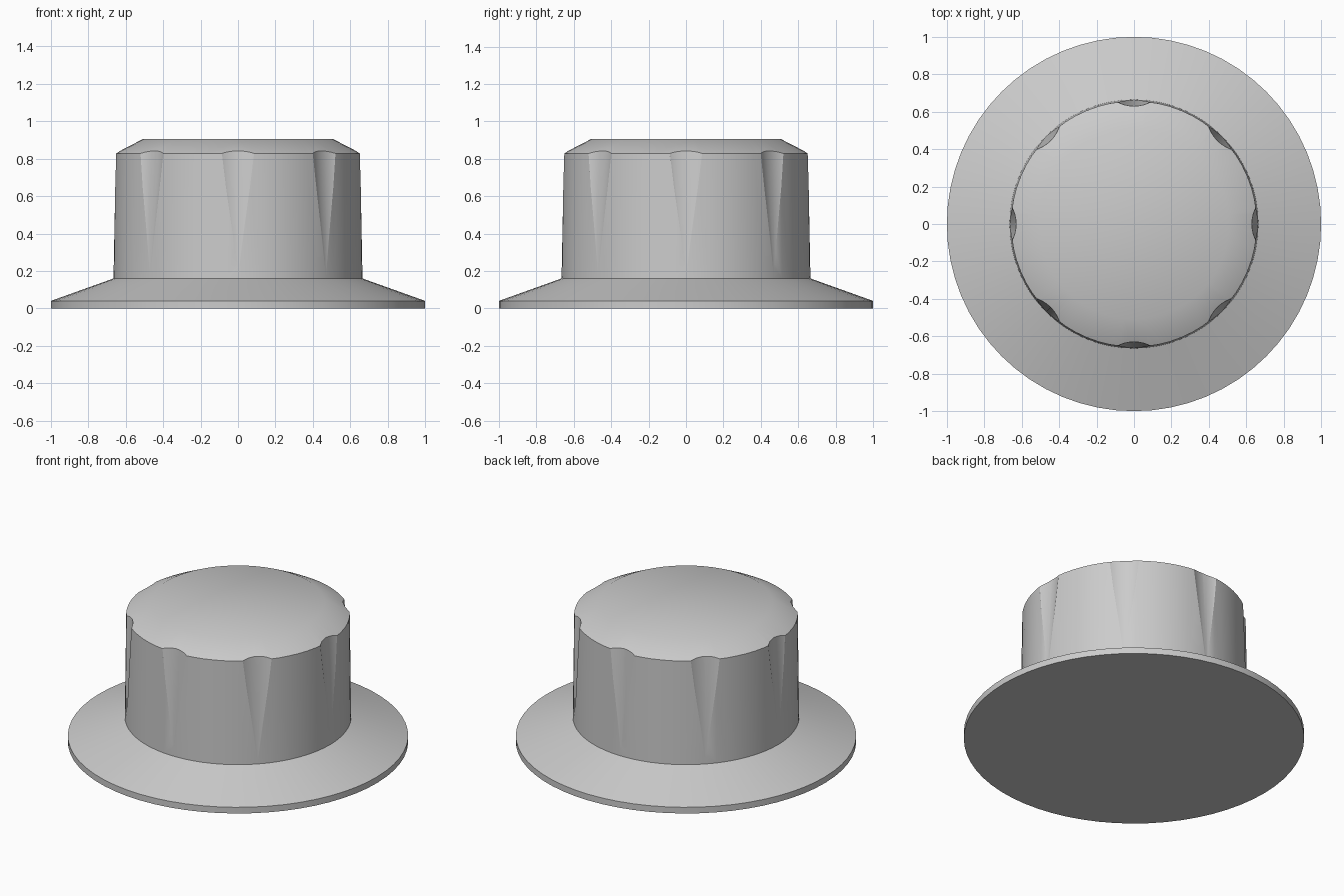
import bpy, bmesh
from math import cos, sin, tau, pi
from mathutils import Vector

if "Cube" in bpy.data.objects:
    bpy.data.objects.remove(bpy.data.objects["Cube"])

SEGS = 64


def make_object(name, bm):
    bmesh.ops.recalc_face_normals(bm, faces=bm.faces[:])
    mesh = bpy.data.meshes.new(name)
    bm.to_mesh(mesh)
    bm.free()
    obj = bpy.data.objects.new(name, mesh)
    bpy.context.collection.objects.link(obj)
    return obj


def lathe(name, profile):
    bm = bmesh.new()
    verts = [bm.verts.new((r, 0, z)) for r, z in profile]
    edges = [bm.edges.new(p) for p in zip(verts, verts[1:])]
    bmesh.ops.spin(bm, geom=verts + edges, cent=(0, 0, 0), axis=(0, 0, 1),
                   angle=tau, steps=SEGS, use_merge=True)
    bmesh.ops.remove_doubles(bm, verts=bm.verts[:], dist=1e-5)
    return make_object(name, bm)


# Knob body: flared skirt, near-straight grip, bevelled cap
knob = lathe("knob", [(0, 0), (1, 0), (1, 0.04), (0.665, 0.16),
                      (0.657, 0.828), (0.508, 0.905), (0, 0.905)])

# Eight leaning cones that carve the tapered finger flutes
bm = bmesh.new()
for i in range(8):
    a = i * tau / 8
    out = Vector((cos(a), sin(a), 0))
    side = Vector((-sin(a), cos(a), 0))
    r, inner, n = 0.25, 0.621, 48
    apex = bm.verts.new(out * 0.667 + Vector((0, 0, 0.17)))
    ring = [bm.verts.new(out * (inner + r + r * cos(pi + tau * k / n))
                         + side * r * sin(pi + tau * k / n) + Vector((0, 0, 1)))
            for k in range(n)]
    bm.faces.new(ring)
    for k in range(n):
        bm.faces.new((apex, ring[k], ring[(k + 1) % n]))
cutter = make_object("flute_cutter", bm)
cutter.hide_render = True

# Cut the flutes, then smooth while keeping rims crisp
mod = knob.modifiers.new("flutes", 'BOOLEAN')
mod.operation = 'DIFFERENCE'
mod.solver = 'EXACT'
mod.object = cutter
bpy.context.view_layer.objects.active = knob
knob.select_set(True)
bpy.ops.object.modifier_apply(modifier=mod.name)
bpy.data.objects.remove(cutter, do_unlink=True)
bpy.ops.object.shade_smooth_by_angle(angle=0.5)
